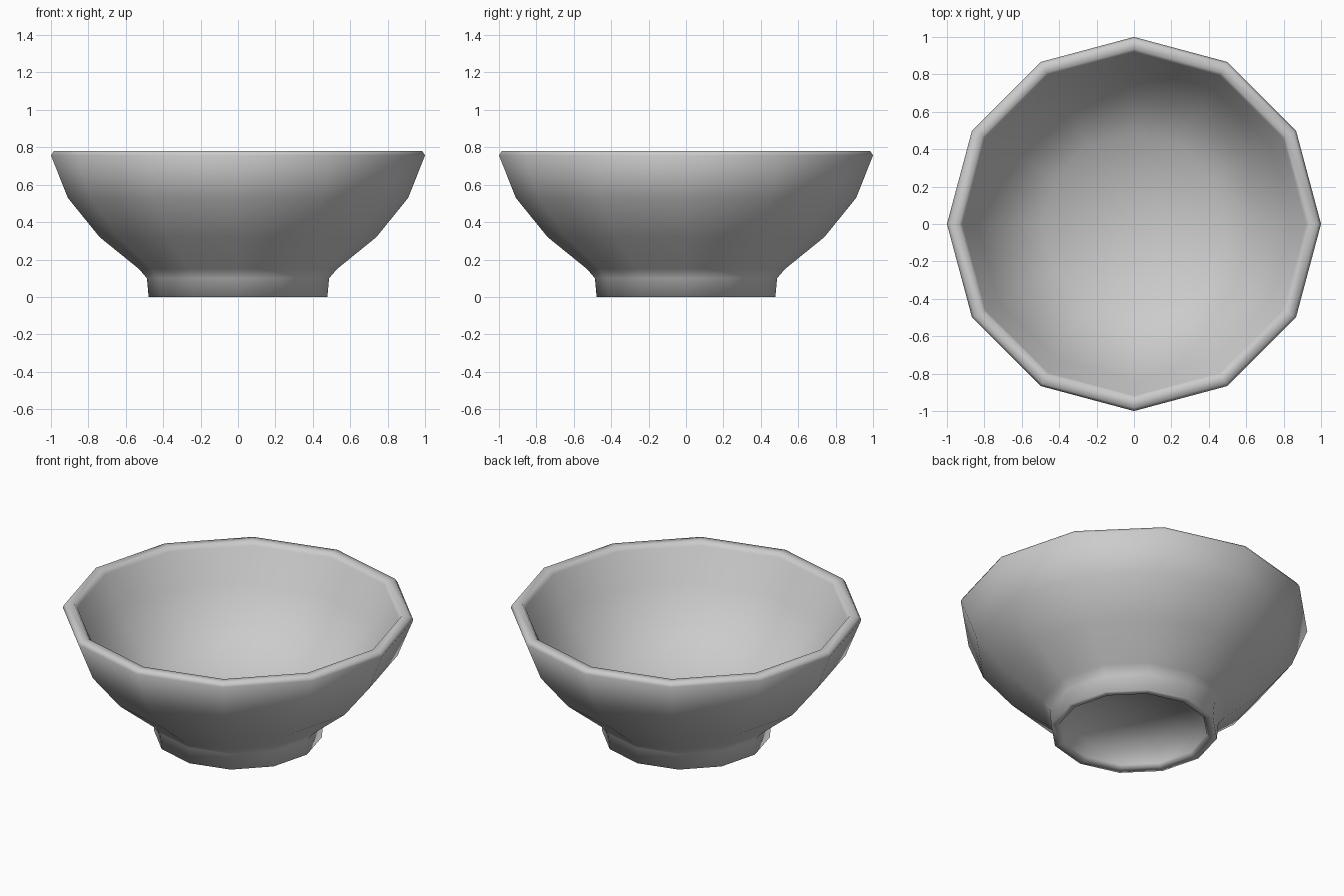
import bpy, bmesh
from math import cos, sin, pi

if "Cube" in bpy.data.objects:
    bpy.data.objects.remove(bpy.data.objects["Cube"])

SIDES = 12

# Half section (radius, height): underside centre, foot, outer wall, rim, inner wall, floor centre
PROFILE = [
    (0, 0.10), (0.40, 0.10), (0.42, 0.02), (0.435, 0.0), (0.478, 0.0),
    (0.487, 0.10), (0.53, 0.15), (0.74, 0.32), (0.91, 0.53), (1.0, 0.757),
    (0.985, 0.78), (0.935, 0.78), (0.918, 0.757), (0.835, 0.56),
    (0.68, 0.375), (0.49, 0.22), (0, 0.17),
]


def lathe(name, profile):
    bm = bmesh.new()
    rings = []
    for r, z in profile:
        n = SIDES if r > 0 else 1
        rings.append([bm.verts.new((r * cos(2 * pi * i / SIDES),
                                    r * sin(2 * pi * i / SIDES), z)) for i in range(n)])
    for a, b in zip(rings, rings[1:]):
        for i in range(SIDES):
            j = (i + 1) % SIDES
            corners = [a[i % len(a)], a[j % len(a)], b[j % len(b)], b[i % len(b)]]
            bm.faces.new(list(dict.fromkeys(corners)))
    bmesh.ops.recalc_face_normals(bm, faces=bm.faces)
    for f in bm.faces:
        f.smooth = True
    mesh = bpy.data.meshes.new(name)
    bm.to_mesh(mesh)
    bm.free()
    obj = bpy.data.objects.new(name, mesh)
    bpy.context.collection.objects.link(obj)
    return obj


# Bowl with foot ring
lathe("bowl", PROFILE)
